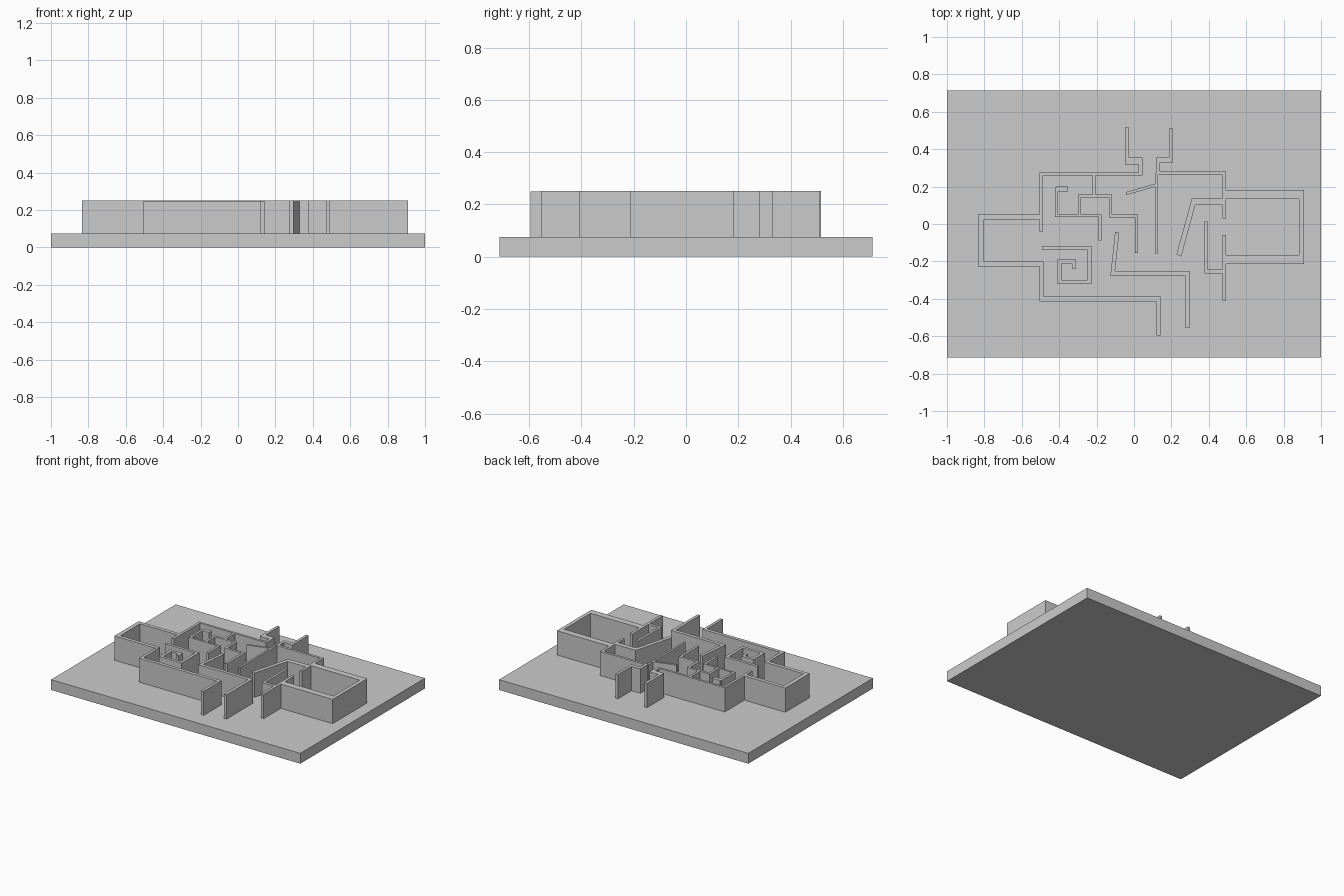
import bpy, bmesh
from mathutils import Vector

if "Cube" in bpy.data.objects:
    bpy.data.objects.remove(bpy.data.objects["Cube"])

BASE_TOP, WALL_TOP = 0.075, 0.251


def prism(name, outline, z0, z1):
    """Extrude a flat outline upwards into a closed solid."""
    bm = bmesh.new()
    face = bm.faces.new([bm.verts.new((x, y, z0)) for x, y in outline])
    top = bmesh.ops.extrude_face_region(bm, geom=[face])["geom"]
    bmesh.ops.translate(bm, vec=(0, 0, z1 - z0),
                        verts=[g for g in top if isinstance(g, bmesh.types.BMVert)])
    bmesh.ops.recalc_face_normals(bm, faces=bm.faces)
    me = bpy.data.meshes.new(name)
    bm.to_mesh(me)
    bm.free()
    ob = bpy.data.objects.new(name, me)
    bpy.context.collection.objects.link(ob)
    return ob


def wall(name, path, tx=0.02, ty=0.02, top=WALL_TOP):
    """Mitred wall along a path; tx / ty = thickness measured along x / y."""
    pts = [Vector((x / tx, y / ty)) for x, y in path]
    dirs = [(b - a).normalized() for a, b in zip(pts, pts[1:])]
    norms = [Vector((-d.y, d.x)) for d in dirs]
    left, right = [], []
    for i, p in enumerate(pts):
        n0, n1 = norms[max(i - 1, 0)], norms[min(i, len(norms) - 1)]
        m = (n0 + n1) / (1 + n0.dot(n1)) * 0.5
        left.append(p + m)
        right.append(p - m)
    outline = [(p.x * tx, p.y * ty) for p in left + right[::-1]]
    return prism(name, outline, BASE_TOP - 0.003, top)


# base slab
prism("base_slab", [(-1, -.714), (1, -.714), (1, .714), (-1, .714)], 0, BASE_TOP)

# outer shell, left half
wall("back_left_entry", [(-.037, .516), (-.037, .337), (.035, .337), (.035, .26)], .02, .037)
wall("back_left_wall", [(.045, .267), (-.495, .267), (-.495, -.04)], .018, .016)
wall("left_room", [(-.49, .037), (-.818, .037), (-.818, -.214), (-.49, -.214)], .03, .027)
wall("front_left_wall", [(-.495, -.2), (-.495, -.401), (.131, -.401), (.131, -.595)], .02, .025, .249)

# outer shell, right half
wall("back_right_entry", [(.198, .511), (.198, .342), (.128, .342), (.128, .27)], .02, .027)
wall("back_right_wall", [(.118, .272), (.483, .272), (.483, .03)], .018, .018)
wall("right_room", [(.48, .158), (.896, .158), (.896, -.19), (.48, -.19)], .027, .047)
wall("front_right_stub", [(.483, -.06), (.483, -.41)])
wall("front_passage", [(-.09, -.045), (-.114, -.265), (.286, -.265), (.286, -.555)], .022, .025)

# inner partitions, right half
wall("right_hook", [(.385, .013), (.385, -.254), (.475, -.254)], .017, .021)
wall("slanted_partition", [(.24, -.168), (.318, .118), (.475, .118)], .027, .035)
wall("centre_partition", [(.12, .27), (.12, -.158)], .014)
wall("slanted_stub", [(.115, .208), (-.042, .163)], .016, .016)

# inner partitions, left half
wall("closet_stem", [(-.214, .267), (-.214, .15)], .017)
wall("closet_left", [(-.2, .15), (-.291, .15), (-.291, .045)], .017, .017)
wall("closet_right", [(-.21, .15), (-.126, .15), (-.126, .043), (.014, .043), (.014, -.155)], .017, .017)
wall("left_cell", [(-.353, .187), (-.414, .187), (-.414, .044), (-.182, .044), (-.182, -.088)], .017, .014)
wall("cell_hook", [(-.353, .187), (-.414, .187)], .017, .027)

# spiral stair walls
wall("spiral_wall", [(-.49, -.128), (-.238, -.128), (-.238, -.31), (-.398, -.31),
                     (-.398, -.2), (-.321, -.2), (-.321, -.238)], .021, .021)
